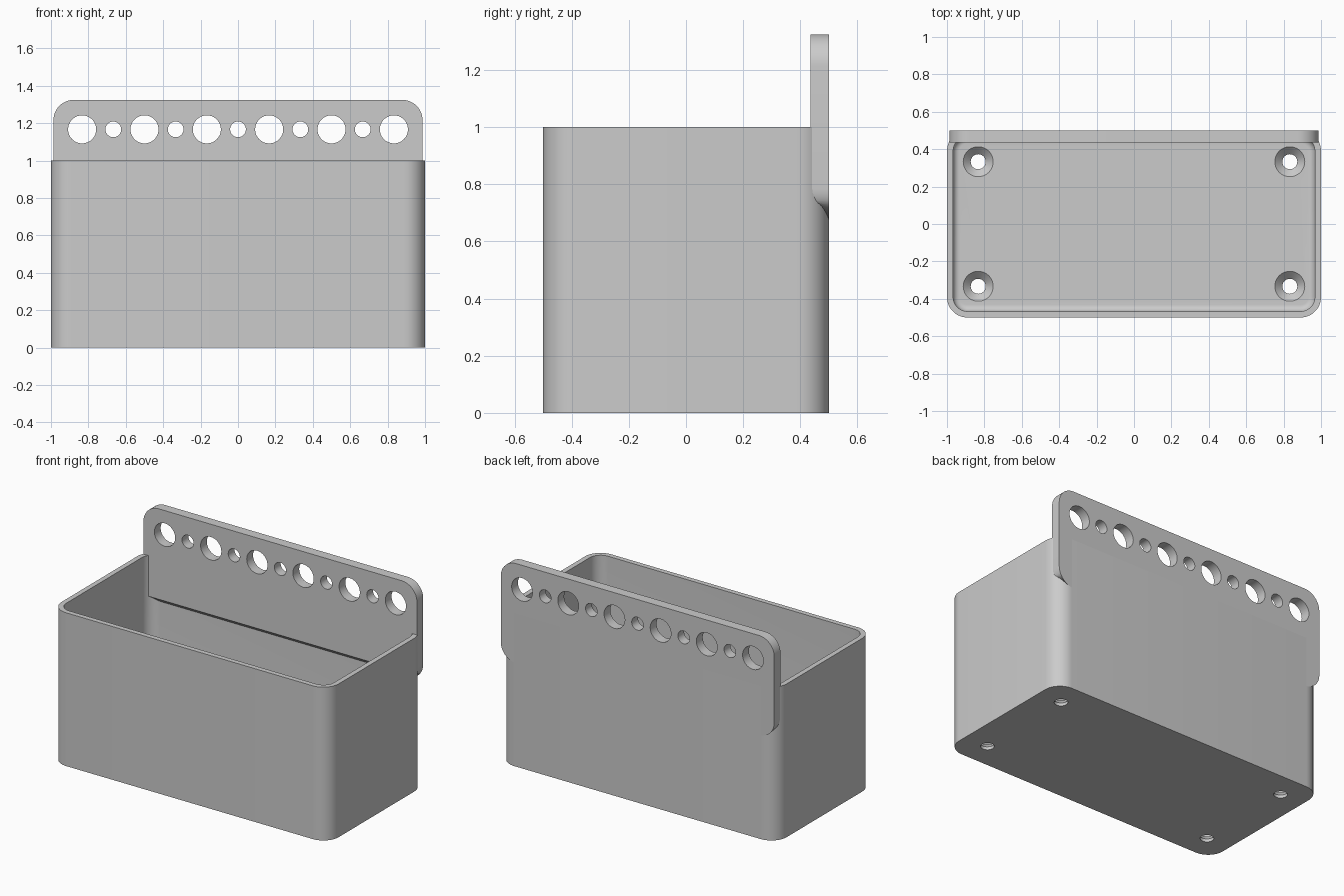
import bpy, bmesh
from math import pi, cos, sin

if "Cube" in bpy.data.objects:
    bpy.data.objects.remove(bpy.data.objects["Cube"])

# Single plain grey
GREY = (0.6, 0.6, 0.6, 1)
grey = bpy.data.materials.new("plain_grey")
grey.use_nodes = True
grey.diffuse_color = GREY
grey.node_tree.nodes["Principled BSDF"].inputs["Base Color"].default_value = GREY

WALL, FLOOR, RADIUS, FILLET = 0.033, 0.06, 0.11, 0.035
PLATE_FRONT, BACK = 0.435, 0.5


def rounded_rect(hx, hy, r, steps=12):
    """Counter-clockwise outline of a rounded rectangle."""
    pts = []
    for q, (sx, sy) in enumerate([(1, 1), (-1, 1), (-1, -1), (1, -1)]):
        for i in range(steps + 1):
            a = (q + i / steps) * pi / 2
            pts.append((sx * (hx - r) + r * cos(a), sy * (hy - r) + r * sin(a)))
    return pts


def circle(r, n=48):
    return [(r * cos(2 * pi * i / n), r * sin(2 * pi * i / n)) for i in range(n)]


def loft(name, rings):
    """Closed solid through rings of 3D points, capped at both ends."""
    bm = bmesh.new()
    loops = [[bm.verts.new(p) for p in ring] for ring in rings]
    for a, b in zip(loops, loops[1:]):
        n = len(a)
        for i in range(n):
            j = (i + 1) % n
            bm.faces.new((a[i], a[j], b[j], b[i]))
    bm.faces.new(loops[0])
    bm.faces.new(loops[-1])
    bmesh.ops.recalc_face_normals(bm, faces=bm.faces)
    mesh = bpy.data.meshes.new(name)
    bm.to_mesh(mesh)
    bm.free()
    mesh.materials.append(grey)
    obj = bpy.data.objects.new(name, mesh)
    bpy.context.collection.objects.link(obj)
    return obj


def activate(obj):
    bpy.ops.object.select_all(action='DESELECT')
    obj.select_set(True)
    bpy.context.view_layer.objects.active = obj


def cut(obj, cutters):
    """Subtract every cutter and remove it."""
    for cutter in cutters:
        cutter.hide_render = True
        mod = obj.modifiers.new("hole", 'BOOLEAN')
        mod.operation, mod.solver, mod.object = 'DIFFERENCE', 'EXACT', cutter
        activate(obj)
        bpy.ops.object.modifier_apply(modifier=mod.name)
        bpy.data.objects.remove(cutter)


def smooth(obj):
    activate(obj)
    bpy.ops.object.shade_smooth_by_angle(angle=pi / 6)


# Open bin: outer shell, rim, inner walls and filleted floor
def bin_ring(inset, z):
    return [(x, y, z) for x, y in rounded_rect(1 - inset, 0.5 - inset, RADIUS - inset)]


rings = [bin_ring(0, 0), bin_ring(0, 1), bin_ring(WALL, 1)]
for i in range(9):
    a = i / 8 * pi / 2
    rings.append(bin_ring(WALL + FILLET * (1 - cos(a)), FLOOR + FILLET * (1 - sin(a))))
storage_bin = loft("storage_bin", rings)

# Countersunk screw holes in the floor
screw_profile = [(0.04, -0.05), (0.04, FLOOR - 0.04), (0.08, FLOOR), (0.08, FLOOR + 0.05)]
cut(storage_bin, [
    loft("screw_cutter", [[(x + sx * 0.833, y + sy * 0.333, z) for x, y in circle(r)]
                          for r, z in screw_profile])
    for sx in (-1, 1) for sy in (-1, 1)])
smooth(storage_bin)

# Back plate with rounded corners and a sloped lower edge on its front
TOP, BOTTOM, SLOPE_TOP = 1.325, 0.675, 0.735
mid, half = (TOP + BOTTOM) / 2, (TOP - BOTTOM) / 2
outline = [(x, z + mid) for x, z in rounded_rect(0.987, half, RADIUS)]
back_plate = loft("back_plate", [
    [(x, PLATE_FRONT, max(z, SLOPE_TOP)) for x, z in outline],
    [(x, BACK, z) for x, z in outline]])

# Row of alternating large and small tool holes
cut(back_plate, [
    loft("tool_cutter", [[(x + i / 6, y, z + 1.167)
                          for x, z in circle(0.075 if i % 2 else 0.042)]
                         for y in (PLATE_FRONT - 0.1, BACK + 0.1)])
    for i in range(-5, 6)])
smooth(back_plate)
